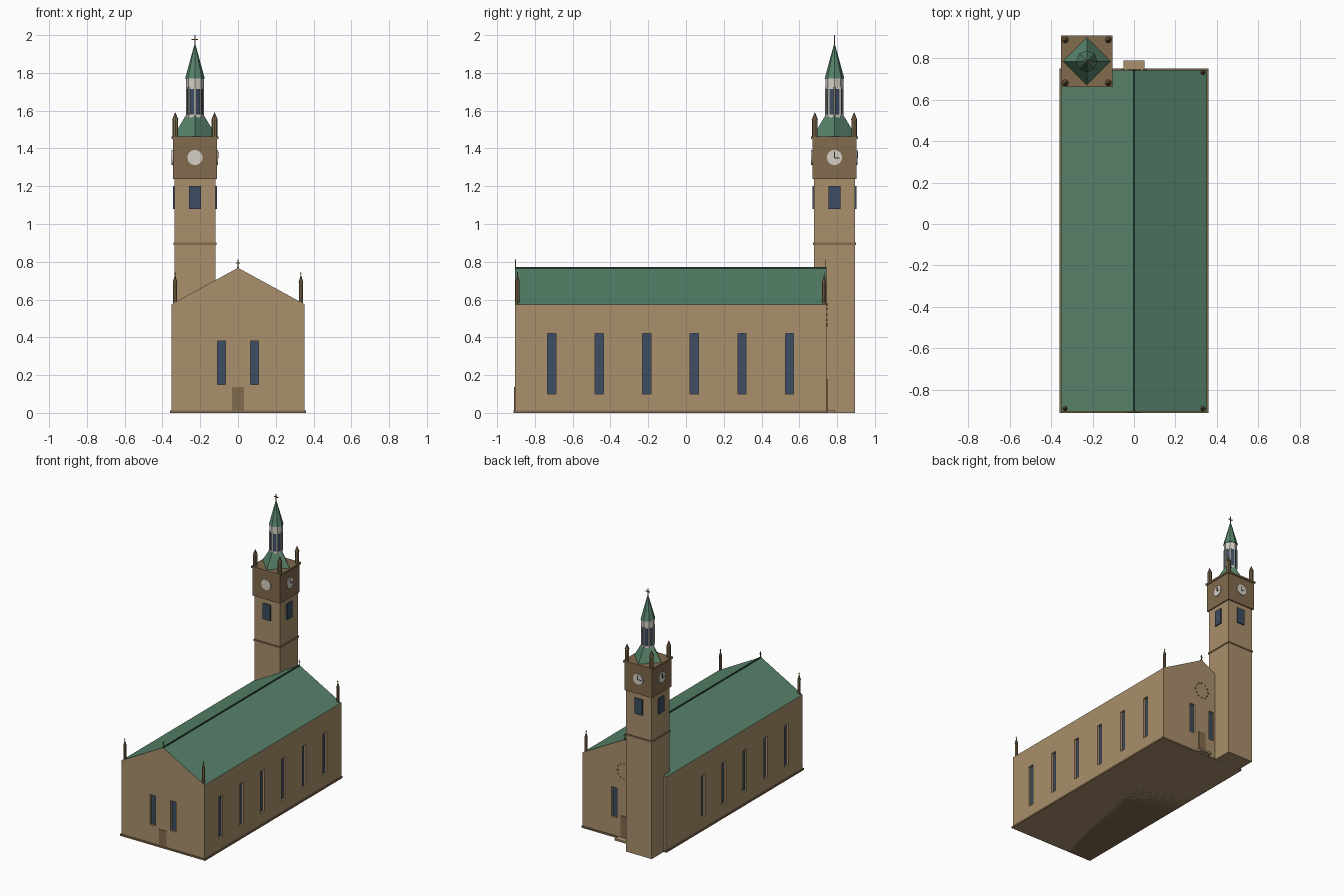
import bpy, bmesh, math
from mathutils import Matrix, Vector

if "Cube" in bpy.data.objects:
    bpy.data.objects.remove(bpy.data.objects["Cube"])


def material(name, r, g, b):
    m = bpy.data.materials.new(name)
    m.diffuse_color = tuple((c / 255) ** 2.2 for c in (r, g, b)) + (1,)
    m.use_nodes = True
    m.node_tree.nodes["Principled BSDF"].inputs["Base Color"].default_value = m.diffuse_color
    return m


WALL = material("sandstone", 168, 142, 108)
TRIM = material("dark stone", 128, 106, 78)
GREEN = material("copper green", 88, 130, 107)
RIDGE = material("dark green", 48, 76, 62)
GLASS = material("slate blue glass", 62, 78, 98)
WHITE = material("pale stone", 212, 207, 196)
DARK = material("dark iron", 48, 44, 44)
GOLD = material("bronze", 140, 108, 62)


def finish(name, bm, *mats):
    bmesh.ops.recalc_face_normals(bm, faces=bm.faces)
    me = bpy.data.meshes.new(name)
    bm.to_mesh(me)
    bm.free()
    for m in mats:
        me.materials.append(m)
    ob = bpy.data.objects.new(name, me)
    bpy.context.collection.objects.link(ob)
    return ob


def add_box(bm, x0, x1, y0, y1, z0, z1):
    mat = Matrix.Translation(((x0 + x1) / 2, (y0 + y1) / 2, (z0 + z1) / 2))
    bmesh.ops.create_cube(bm, size=1, matrix=mat @ Matrix.Diagonal((x1 - x0, y1 - y0, z1 - z0, 1)))


def add_cone(bm, x, y, z0, z1, r0, r1, n=8):
    bmesh.ops.create_cone(bm, cap_ends=True, segments=n, radius1=r0, radius2=r1, depth=z1 - z0,
                          matrix=Matrix.Translation((x, y, (z0 + z1) / 2)))


def box(name, mat, *dims):
    bm = bmesh.new()
    add_box(bm, *dims)
    return finish(name, bm, mat)


def cone(name, mat, *args):
    bm = bmesh.new()
    add_cone(bm, *args)
    return finish(name, bm, mat)


def cross(name, x, y, z0, z1, arm, t):
    bm = bmesh.new()
    add_box(bm, x - t, x + t, y - t, y + t, z0, z1)
    za = z0 + (z1 - z0) * 0.62
    add_box(bm, x - arm, x + arm, y - t, y + t, za - t, za + t)
    finish(name, bm, GOLD)


def pinnacle(name, x, y, z0, z1, z2, r):
    bm = bmesh.new()
    add_cone(bm, x, y, z0, z1, r, r)
    add_cone(bm, x, y, z1, z2, r * 1.15, r * 0.1)
    finish(name, bm, TRIM)


# Nave: gabled prism, roof faces coloured by direction
HX, Y0, Y1, EAVE, PEAK = 0.353, -0.906, 0.744, 0.575, 0.768
bm = bmesh.new()
profile = [(-HX, 0), (HX, 0), (HX, EAVE), (0, PEAK), (-HX, EAVE)]
face = bm.faces.new([bm.verts.new((x, Y0, z)) for x, z in profile])
ext = bmesh.ops.extrude_face_region(bm, geom=[face])
bmesh.ops.translate(bm, vec=(0, Y1 - Y0, 0), verts=[v for v in ext["geom"] if isinstance(v, bmesh.types.BMVert)])
bmesh.ops.recalc_face_normals(bm, faces=bm.faces)
for f in bm.faces:
    f.material_index = 1 if f.normal.z > 0.3 else 0
nave = finish("nave", bm, WALL, GREEN)

# Window recesses and glass
cut, glass = bmesh.new(), bmesh.new()
W, DEEP = 0.022, 0.02
for i in range(6):
    y = -0.711 + i * 0.2518
    for s in (1, -1):
        if s < 0 and i == 5:
            continue  # the tower corner has no window on this side
        a, b = sorted((s * (HX - DEEP), s * (HX + 0.02)))
        add_box(cut, a, b, y - W, y + W, 0.10, 0.42)
        a, b = sorted((s * (HX - DEEP - 0.002), s * (HX - DEEP + 0.004)))
        add_box(glass, a, b, y - W, y + W, 0.10, 0.42)
for wall_y, s in ((Y0, -1), (Y1, 1)):
    for x in (-0.087, 0.087):
        a, b = sorted((wall_y - s * DEEP, wall_y + s * 0.02))
        add_box(cut, x - W, x + W, a, b, 0.15, 0.38)
        a, b = sorted((wall_y - s * (DEEP + 0.002), wall_y - s * (DEEP - 0.004)))
        add_box(glass, x - W, x + W, a, b, 0.15, 0.38)
cutter = finish("window_cutter", cut, WALL)
cutter.hide_render = True
cutter.hide_viewport = True
finish("nave_window_glass", glass, GLASS)
mod = nave.modifiers.new("windows", "BOOLEAN")
mod.operation = "DIFFERENCE"
mod.solver = "EXACT"
mod.object = cutter

# Plinth, ridge, doors, back step
box("plinth", TRIM, -0.36, 0.36, -0.912, 0.75, 0, 0.013)
box("ridge_cap", RIDGE, -0.005, 0.005, Y0, Y1, 0.762, 0.772)
box("front_door", TRIM, -0.031, 0.031, Y0 - 0.004, Y0 + 0.004, 0, 0.137)
box("back_door", TRIM, -0.031, 0.031, Y1 - 0.004, Y1 + 0.004, 0, 0.18)
box("back_step", WALL, -0.05, 0.05, 0.74, 0.79, 0, 0.015)

# Ring of studs on the back gable
bm = bmesh.new()
for i in range(12):
    a = i * math.tau / 12
    x, z = 0.058 * math.cos(a), 0.52 + 0.058 * math.sin(a)
    add_box(bm, x - 0.006, x + 0.006, Y1 - 0.003, Y1 + 0.004, z - 0.005, z + 0.005)
finish("gable_stud_ring", bm, TRIM)

# Nave corner pinnacles and gable crosses
for i, (x, y) in enumerate(((-0.333, -0.892), (0.333, -0.892), (0.333, 0.732))):
    pinnacle("nave_pinnacle_%d" % i, x, y, 0.57, 0.69, 0.73, 0.011)
    cross("pinnacle_cross_%d" % i, x, y, 0.72, 0.745, 0.006, 0.0015)
for n, y in (("front", Y0 + 0.004), ("back", Y1 - 0.004)):
    cross(n + "_gable_cross", 0, y, 0.765, 0.812, 0.01, 0.002)

# Tower
TX, TY = -0.228, 0.786


def tower_block(name, mat, h, z0, z1):
    box(name, mat, TX - h, TX + h, TY - h, TY + h, z0, z1)


tower_block("tower_shaft", WALL, 0.108, 0, 1.24)
tower_block("tower_string_course", TRIM, 0.113, 0.89, 0.903)
tower_block("clock_stage", TRIM, 0.117, 1.237, 1.455)
tower_block("tower_cornice", TRIM, 0.124, 1.45, 1.464)

# Belfry openings, clock faces and hands on all four sides
belfry, dial, hands = bmesh.new(), bmesh.new(), bmesh.new()
for k in range(4):
    turn = Matrix.Translation((TX, TY, 0)) @ Matrix.Rotation(k * math.pi / 2, 4, "Z")
    for part, make in (
            (belfry, lambda b: add_box(b, -0.032, 0.032, -0.117, -0.107, 1.08, 1.2)),
            (hands, lambda b: (add_box(b, -0.003, 0.003, -0.1245, -0.121, 1.35, 1.383),
                               add_box(b, 0, 0.026, -0.1245, -0.121, 1.347, 1.353)))):
        if part is hands and k == 0:
            continue  # the front dial is plain
        old = set(part.verts)
        make(part)
        bmesh.ops.transform(part, matrix=turn, verts=[v for v in part.verts if v not in old])
    bmesh.ops.create_cone(dial, cap_ends=True, segments=24, radius1=0.04, radius2=0.04, depth=0.008,
                          matrix=turn @ Matrix.Translation((0, -0.119, 1.352)) @ Matrix.Rotation(math.pi / 2, 4, "X"))
finish("belfry_openings", belfry, GLASS)
finish("clock_dials", dial, WHITE)
finish("clock_hands", hands, DARK)

# Tower pinnacles
for i in range(4):
    x, y = TX + (0.104 if i % 2 else -0.104), TY + (0.104 if i // 2 else -0.104)
    pinnacle("tower_pinnacle_%d" % i, x, y, 1.46, 1.55, 1.59, 0.015)

# Copper skirt, lantern and spire
cone("copper_skirt", GREEN, TX, TY, 1.46, 1.575, 0.117, 0.048, 4)
cone("lantern_base", WHITE, TX, TY, 1.565, 1.58, 0.047, 0.047)
cone("lantern_glass", GLASS, TX, TY, 1.575, 1.725, 0.045, 0.045)
bm = bmesh.new()
for i in range(8):
    a = i * math.pi / 4
    add_cone(bm, TX + 0.043 * math.cos(a), TY + 0.043 * math.sin(a), 1.575, 1.725, 0.006, 0.006, 6)
finish("lantern_columns", bm, WHITE)
cone("lantern_band", WHITE, TX, TY, 1.715, 1.775, 0.047, 0.047)
cone("spire", GREEN, TX, TY, 1.77, 1.95, 0.052, 0.003)
cross("spire_cross", TX, TY, 1.94, 2.0, 0.017, 0.003)
